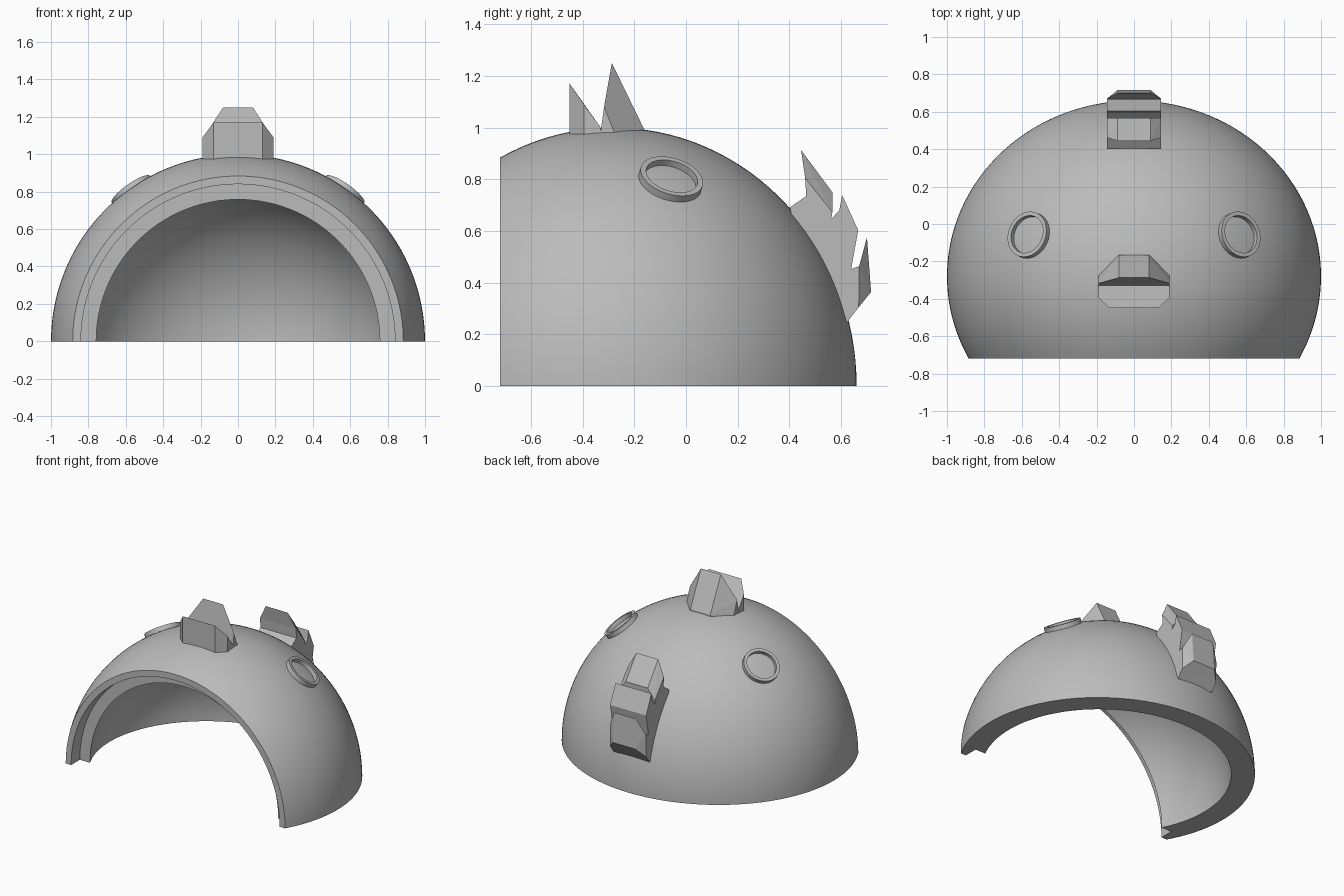
import bpy
import bmesh
from math import pi, sin, cos, sqrt, asin, radians
from mathutils import Vector, Matrix

cube = bpy.data.objects.get("Cube")
if cube:
    bpy.data.objects.remove(cube, do_unlink=True)

grey = bpy.data.materials.new("plain grey")
grey.use_nodes = True
grey.diffuse_color = (0.5, 0.5, 0.5, 1)
grey.node_tree.nodes["Principled BSDF"].inputs["Base Color"].default_value = grey.diffuse_color


def finish(bm, name, smooth=False):
    """Turn a bmesh into a named grey object."""
    bmesh.ops.recalc_face_normals(bm, faces=bm.faces)
    mesh = bpy.data.meshes.new(name)
    bm.to_mesh(mesh)
    bm.free()
    mesh.materials.append(grey)
    if smooth:
        mesh.shade_smooth()
        mesh.set_sharp_from_angle(angle=radians(35))
    obj = bpy.data.objects.new(name, mesh)
    bpy.context.collection.objects.link(obj)
    return obj


def hull(name, points):
    """Convex block from (half width, y, z) points mirrored in x."""
    bm = bmesh.new()
    for x, y, z in points:
        for side in (-1, 1):
            bm.verts.new((side * x, y, z))
    out = bmesh.ops.convex_hull(bm, input=bm.verts)
    loose = [v for v in bm.verts if not v.link_faces]
    bmesh.ops.delete(bm, geom=loose, context='VERTS')
    bmesh.ops.dissolve_limit(bm, angle_limit=radians(2), verts=bm.verts, edges=bm.edges)
    return finish(bm, name)


def prism(name, half, profile):
    """Side profile of (y, z) points extruded across x."""
    bm = bmesh.new()
    face = bm.faces.new([bm.verts.new((-half, y, z)) for y, z in profile])
    out = bmesh.ops.extrude_face_region(bm, geom=[face])
    moved = [v for v in out["geom"] if isinstance(v, bmesh.types.BMVert)]
    bmesh.ops.translate(bm, verts=moved, vec=(2 * half, 0, 0))
    return finish(bm, name)


# Dome shell: half turn of a thick elliptical section with a stepped rim
MID, DEPTH, INNER = -0.28, 0.94, 0.84
FRONT, STEP, LIP = -0.72, -0.62, 0.84


def arc(scale, start_y, steps=40):
    a0 = asin((start_y - MID) / (DEPTH * scale))
    angles = [a0 + (pi / 2 - a0) * i / steps for i in range(steps + 1)]
    return [(scale * cos(a), MID + DEPTH * scale * sin(a)) for a in angles]


section = arc(1, FRONT) + arc(INNER, STEP)[::-1] + [(LIP, STEP), (LIP, FRONT)]
bm = bmesh.new()
ring = [bm.verts.new((r, y, 0)) for r, y in section]
edges = [bm.edges.new((a, b)) for a, b in zip(ring, ring[1:] + ring[:1])
         if a.co.x > 0.001 or b.co.x > 0.001]
spun = bmesh.ops.spin(bm, geom=ring + edges, axis=(0, 1, 0), cent=(0, 0, 0),
                      angle=-pi, steps=80, use_duplicate=False)
end = [v for v in spun["geom_last"] if isinstance(v, bmesh.types.BMVert)]
bmesh.ops.remove_doubles(bm, verts=bm.verts, dist=0.0005)
# Flat underside closes the open border
border = [e for e in bm.edges if len(e.link_faces) == 1]
bmesh.ops.triangle_fill(bm, edges=border, use_beauty=True)
finish(bm, "dome_shell", smooth=True)

# Top crest: front wedge and taller rear spike
W = 0.19
hull("top_crest_front", [
    (0.13, -0.45, 0.95), (0.13, -0.45, 1.17),
    (W, -0.395, 0.95), (W, -0.395, 1.09),
    (W, -0.33, 0.95), (W, -0.33, 1.0)])
hull("top_crest_rear", [
    (W, -0.335, 0.95), (W, -0.317, 1.08), (W, -0.265, 0.95),
    (0.08, -0.287, 1.25), (0.08, -0.165, 1.0), (0.08, -0.165, 0.95)])

# Back crest: jagged body with two chamfered caps
B, N = 0.145, 0.088
prism("back_crest_body", B, [
    (0.403, 0.692), (0.465, 0.735), (0.461, 0.805), (0.566, 0.673),
    (0.562, 0.646), (0.593, 0.68), (0.604, 0.739), (0.666, 0.603),
    (0.639, 0.453), (0.67, 0.464), (0.668, 0.305), (0.624, 0.248),
    (0.56, 0.28), (0.42, 0.58)])
hull("back_crest_upper_cap", [
    (B, 0.461, 0.805), (B, 0.566, 0.673), (N, 0.445, 0.913), (N, 0.566, 0.75)])
hull("back_crest_lower_cap", [
    (B, 0.67, 0.464), (B, 0.668, 0.305), (N, 0.70, 0.576), (N, 0.716, 0.364)])

# Raised rings lying on the dome
for side, label in ((1, "left"), (-1, "right")):
    x, y = 0.56, -0.06
    z = sqrt(1 - x * x - ((y - MID) / DEPTH) ** 2)
    normal = Vector((side * x, (y - MID) / DEPTH ** 2, z)).normalized()
    place = Matrix.Translation((side * x, y, z)) @ normal.to_track_quat('Z', 'Y').to_matrix().to_4x4()
    bm = bmesh.new()
    loop = [bm.verts.new((r, 0, h)) for r, h in
            ((0.125, -0.03), (0.125, 0.022), (0.103, 0.022), (0.103, -0.03))]
    sides = [bm.edges.new((a, b)) for a, b in zip(loop, loop[1:] + loop[:1])]
    bmesh.ops.spin(bm, geom=loop + sides, axis=(0, 0, 1), cent=(0, 0, 0),
                   angle=2 * pi, steps=48, use_duplicate=False)
    bmesh.ops.remove_doubles(bm, verts=bm.verts, dist=0.0005)
    bm.transform(place)
    finish(bm, label + "_ring", smooth=True)
